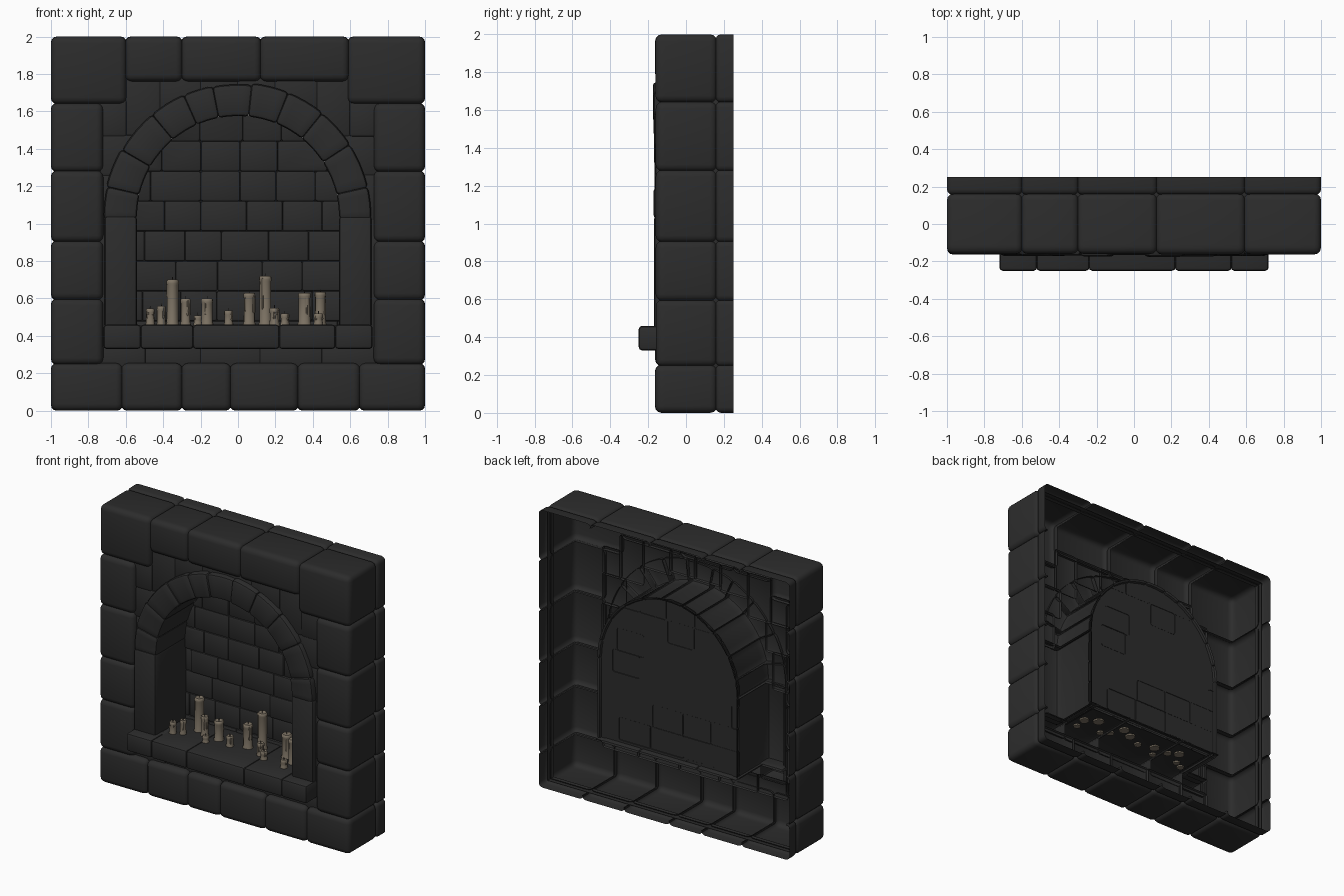
import bpy, bmesh, math, random
from mathutils import Vector

if "Cube" in bpy.data.objects:
    bpy.data.objects.remove(bpy.data.objects["Cube"])
random.seed(4)

WALL_Y, BACK_Y, LIP_Y = -0.11, 0.25, 0.16
ARCH_Z, ARCH_IN, ARCH_OUT = 1.035, 0.54, 0.715


def material(name, rgb):
    m = bpy.data.materials.new(name)
    m.diffuse_color = (*rgb, 1)
    m.use_nodes = True
    m.node_tree.nodes["Principled BSDF"].inputs["Base Color"].default_value = m.diffuse_color
    return m


STONE = material("dark_stone", (0.025, 0.025, 0.025))
WAX = material("candle_wax", (0.21, 0.175, 0.13))
WICK = material("burnt_wick", (0.05, 0.042, 0.034))


def finish(bm, name, mat, angle=40):
    me = bpy.data.meshes.new(name)
    bm.to_mesh(me)
    bm.free()
    ob = bpy.data.objects.new(name, me)
    bpy.context.collection.objects.link(ob)
    for m in mat:
        me.materials.append(m)
    bpy.ops.object.select_all(action='DESELECT')
    ob.select_set(True)
    bpy.context.view_layer.objects.active = ob
    bpy.ops.object.shade_smooth_by_angle(angle=math.radians(angle))
    return ob


def stone(bm, x, y, z, r, out, depth=WALL_Y, slices=0, bend=None, seg=2):
    """Rounded block kept as an open shell: everything in front of `depth`,
    and behind it only the faces that look along one of the `out` directions."""
    t = bmesh.new()
    bmesh.ops.create_cube(t, size=1)
    for v in t.verts:
        v.co = Vector([(a + b) / 2 + c * (b - a) for (a, b), c in zip((x, y, z), v.co)])
    bmesh.ops.bevel(t, geom=t.edges[:], offset=r, segments=seg, profile=0.5,
                    affect='EDGES', clamp_overlap=True)
    cuts = [((0, depth, 0), (0, 1, 0)), ((0, BACK_Y, 0), (0, 1, 0))]
    cuts += [((x[0] + (x[1] - x[0]) * i / slices, 0, 0), (1, 0, 0)) for i in range(1, slices)]
    for co, no in cuts:
        bmesh.ops.bisect_plane(t, geom=t.verts[:] + t.edges[:] + t.faces[:],
                               plane_co=co, plane_no=no)
    t.normal_update()
    dead = []
    for f in t.faces:
        c, n = f.calc_center_median(), f.normal
        if c.y > BACK_Y:
            dead.append(f)
        elif c.y < depth:
            if n.y > 0.3:
                dead.append(f)
        elif not any(n.dot(Vector(o)) > 0.2 for o in out):
            dead.append(f)
    bmesh.ops.delete(t, geom=dead, context='FACES')
    if bend:
        for v in t.verts:
            v.co = bend(v.co)
    me = bpy.data.meshes.new("tmp")
    t.to_mesh(me)
    t.free()
    bm.from_mesh(me)
    bpy.data.meshes.remove(me)


L, R, U, D, F = (-1, 0, 0), (1, 0, 0), (0, 0, 1), (0, 0, -1), (0, -1, 0)


def frame_stone(bm, x, z, out):
    # deep front stone plus the thin second course behind it
    j = random.uniform(0, 0.006)
    stone(bm, x, (-0.165 + j, LIP_Y + 0.004), z, 0.036, out, seg=3)
    stone(bm, x, (LIP_Y - 0.004, 0.4), z, 0.03, out, seg=3)


def spans(cuts, lap=0.0):
    # neighbouring intervals, overlapping slightly except at the two ends
    n = len(cuts) - 1
    return [(cuts[i] - (lap if i else 0), cuts[i + 1] + (lap if i < n - 1 else 0))
            for i in range(n)]


# Outer frame: bottom row, top row, side columns
bm = bmesh.new()
for a, b in spans([-1, -0.62, -0.3, -0.04, 0.32, 0.65, 1], 0.004):
    frame_stone(bm, (a, b), (0, 0.254), [D] + [L] * (a == -1) + [R] * (b == 1))
finish(bm, "frame_bottom_row", [STONE])

bm = bmesh.new()
for a, b in spans([-1, -0.6, -0.3, 0.12, 0.59, 1], 0.004):
    corner = a == -1 or b == 1
    frame_stone(bm, (a, b), (1.64 if corner else 1.76, 2),
                [U] + [L] * (a == -1) + [R] * (b == 1))
finish(bm, "frame_top_row", [STONE])

for name, x, o in (("left", (-1, -0.72), L), ("right", (0.725, 1), R)):
    bm = bmesh.new()
    for z in spans([0.246, 0.595, 0.905, 1.28, 1.644], 0.004):
        frame_stone(bm, x, z, [o])
    finish(bm, "frame_column_" + name, [STONE])

# Mortar band closing the bottoms of the grooves around the frame
bm = bmesh.new()
M = 0.97
stone(bm, (-M, M), (0.125, 0.195), (1 - M, 1 + M), 0.001, [L, R, U, D])
finish(bm, "frame_mortar", [STONE])

# Recessed wall stones around the arch and beneath the shelf
bm = bmesh.new()
lap = 0.008
for s in (-1, 1):
    for x0, x1, z0, z1 in ((0.6, 0.74, 1.47, 1.66), (0.56, 0.74, 1.26, 1.47),
                           (0.62, 0.74, 1.0, 1.26), (0.42, 0.6, 1.47, 1.78),
                           (0.2, 0.42, 1.6, 1.78), (0, 0.2, 1.63, 1.78)):
        y = -0.13 + random.uniform(-0.006, 0.006)
        stone(bm, tuple(sorted((s * (x0 - lap), s * (x1 + lap)))), (y, y + 0.1),
              (z0 - lap, z1 + lap), 0.02, [F], -9)
for x in spans([-0.74, -0.5, -0.2, 0.12, 0.45, 0.74], lap):
    y = -0.12 + random.uniform(-0.006, 0.006)
    stone(bm, x, (y, y + 0.1), (0.22, 0.36), 0.02, [F], -9)
finish(bm, "recessed_wall", [STONE])

# Arch: voussoirs made flat, then bent; their inner faces line the niche
MID = (ARCH_IN + ARCH_OUT) / 2


def bend(c):
    a = math.pi - c.x / MID
    return Vector((c.z * math.cos(a), c.y, ARCH_Z + c.z * math.sin(a)))


bm = bmesh.new()
for a, b in spans([-1, 13, 30, 50, 66, 79, 96, 112, 129, 147, 167, 181], 0.3):
    y = -0.17 + random.uniform(-0.006, 0.006)
    stone(bm, (math.radians(a) * MID, math.radians(b) * MID), (y, 0.21),
          (ARCH_IN, ARCH_OUT + random.uniform(-0.006, 0.01)), 0.02, [D],
          slices=4, bend=bend)
finish(bm, "arch_stones", [STONE])

# Straight jambs under the arch
for name, s in (("left", -1), ("right", 1)):
    bm = bmesh.new()
    stone(bm, tuple(sorted((s * ARCH_IN, s * ARCH_OUT))), (-0.17, 0.21), (0.445, 1.04),
          0.018, [(-s, 0, 0)])
    # narrow wall strip between jamb and frame
    stone(bm, tuple(sorted((s * 0.69, s * 0.75))), (-0.13, 0), (0.34, 1.02), 0.004, [F], -9)
    finish(bm, "jamb_" + name, [STONE])

# Brick back of the niche, trimmed to the arch outline
bm = bmesh.new()
for row in range(8):
    x = -0.6 - 0.12 * (row % 2)
    z = 0.32 + 0.16 * row
    while x < 0.56:
        w = random.uniform(0.19, 0.27)
        y = 0.168 + random.uniform(0, 0.012)
        stone(bm, (x - .002, x + w + .002), (y, y + 0.06), (z - .002, z + 0.162), 0.014, [F], -9)
        x += w
# mortar sheet behind the bricks
stone(bm, (-0.7, 0.7), (0.19, 0.24), (0.3, 1.8), 0.001, [F], -9)
trims = [(math.cos(math.radians(a)), math.sin(math.radians(a))) for a in range(0, 181, 12)]
for c, s in trims + [(0, -1)]:
    d = 0.547 if s >= 0 else 0.59
    bmesh.ops.bisect_plane(bm, geom=bm.verts[:] + bm.edges[:] + bm.faces[:],
                           plane_co=(c * d, 0, ARCH_Z + s * d), plane_no=(c, 0, s),
                           clear_outer=True)
finish(bm, "niche_back_bricks", [STONE])

# Shelf, whose top runs back as the niche floor
bm = bmesh.new()
for a, b in spans([-0.72, -0.52, -0.24, 0.22, 0.52, 0.72], 0.002):
    end = abs(a) > 0.7 or abs(b) > 0.7
    stone(bm, (a, b), (-0.25, -0.07 if end else 0.23), (0.33, 0.46), 0.018, [U])
for s in (-1, 1):
    stone(bm, tuple(sorted((s * 0.5, s * 0.56))), (-0.12, 0.23), (0.4, 0.456), 0.004, [U], -9)
finish(bm, "shelf", [STONE])

# Candles: x, y, top, radius
CANDLES = [(-.47, -.07, .545, .022), (-.41, -.04, .56, .022), (-.35, .06, .70, .032),
           (-.28, .02, .60, .025), (-.215, -.06, .51, .021), (-.165, .02, .60, .031),
           (-.05, -.02, .535, .023), (.06, .03, .63, .031), (.145, .07, .72, .032),
           (.195, -.02, .55, .024), (.25, -.06, .52, .022), (.355, .05, .63, .034),
           (.44, 0, .635, .03), (.43, -.09, .52, .023)]


def lathe(bm, x, y, profile, sides, wobble, mat=0):
    lump = [1 + random.uniform(-wobble, wobble) for _ in range(sides)]
    rings = []
    for r, z in profile:
        rings.append([bm.verts.new((x + r * k * math.cos(math.tau * i / sides),
                                    y + r * k * math.sin(math.tau * i / sides), z))
                      for i, k in enumerate(lump)])
    faces = [bm.faces.new(rings[0][::-1]), bm.faces.new(rings[-1])]
    for p, q in zip(rings[:-1], rings[1:]):
        for i in range(sides):
            j = (i + 1) % sides
            faces.append(bm.faces.new((p[i], p[j], q[j], q[i])))
    for f in faces:
        f.material_index = mat


bm = bmesh.new()
for x, y, top, r in CANDLES:
    lathe(bm, x, y, [(1.12 * r, .45), (1.12 * r, .464), (r, .475), (.96 * r, top - .03),
                     (1.06 * r, top - .02), (1.04 * r, top - .006), (.85 * r, top),
                     (.4 * r, top - .003)], 12, 0.06)
    # wax runs down the side
    for _ in range(3):
        a = random.uniform(0, math.tau)
        low = top - random.uniform(.3, .7) * (top - .46)
        lathe(bm, x + .93 * r * math.cos(a), y + .93 * r * math.sin(a),
              [(.001, low - .008), (.006, low), (.004, top - .015), (.002, top - .006)], 6, 0)
    lathe(bm, x, y, [(.003, top - .01), (.002, top + .014)], 5, 0, 1)
finish(bm, "candles", [WAX, WICK], 50)
